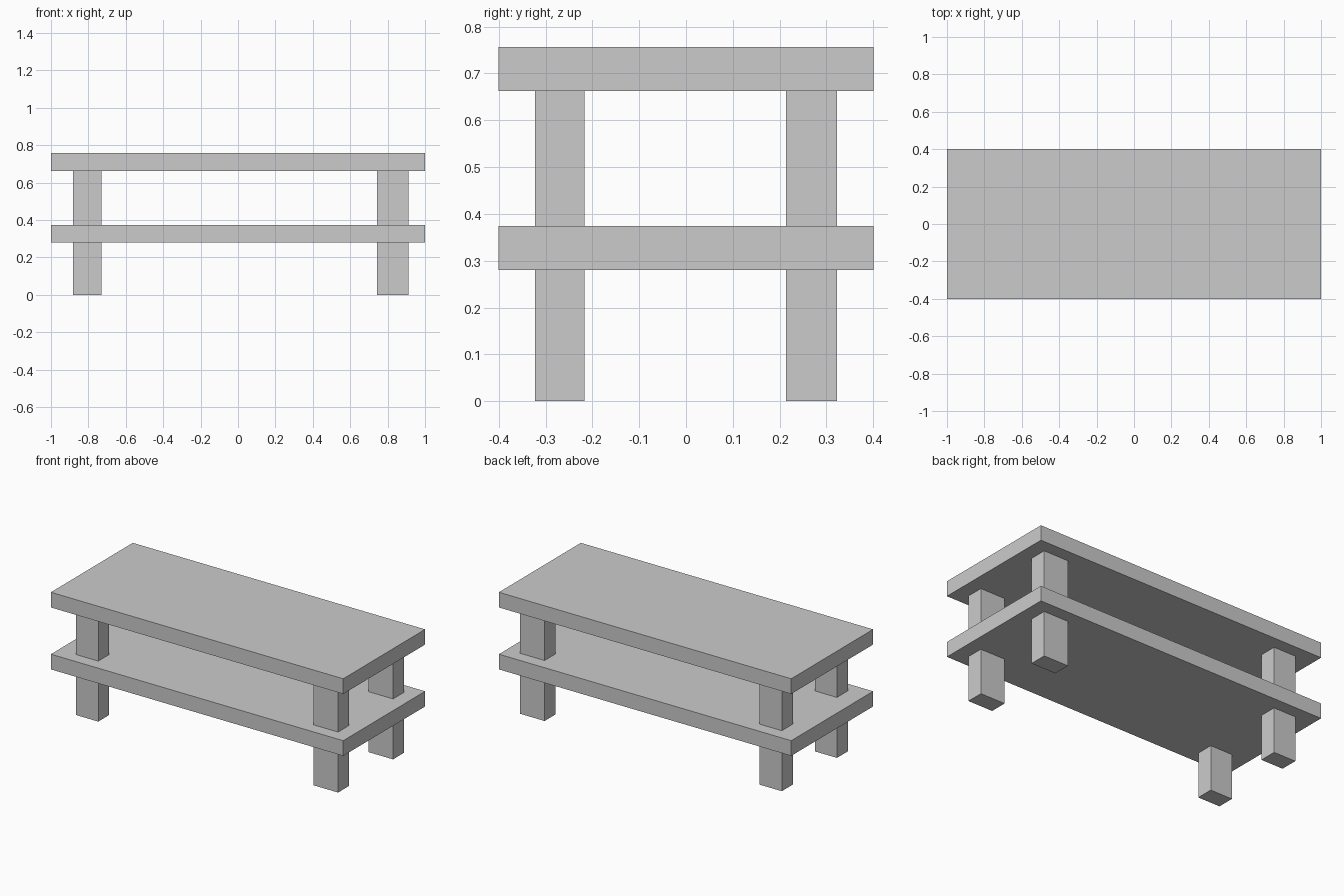
import bpy

if "Cube" in bpy.data.objects:
    bpy.data.objects.remove(bpy.data.objects["Cube"])


def box(name, x, y, z):
    """Add a box spanning the given (min, max) ranges."""
    spans = (x, y, z)
    bpy.ops.mesh.primitive_cube_add(size=1, location=[(a + b) / 2 for a, b in spans])
    obj = bpy.context.object
    obj.name = name
    obj.scale = [b - a for a, b in spans]
    bpy.ops.object.transform_apply(location=False, rotation=False, scale=True)
    return obj


# Table top and lower shelf
SHELF_X, SHELF_Y = (-1.0, 1.0), (-0.4, 0.4)
box("table_top", SHELF_X, SHELF_Y, (0.663, 0.757))
box("lower_shelf", SHELF_X, SHELF_Y, (0.28, 0.374))

# Four legs running through the shelf, the right pair slightly wider
LEG_X = {"left": (-0.881, -0.73), "right": (0.742, 0.911)}
LEG_Y = {"front": (-0.323, -0.217), "back": (0.214, 0.322)}
for side, x in LEG_X.items():
    for end, y in LEG_Y.items():
        box(f"{end}_{side}_leg", x, y, (0.0, 0.67))
